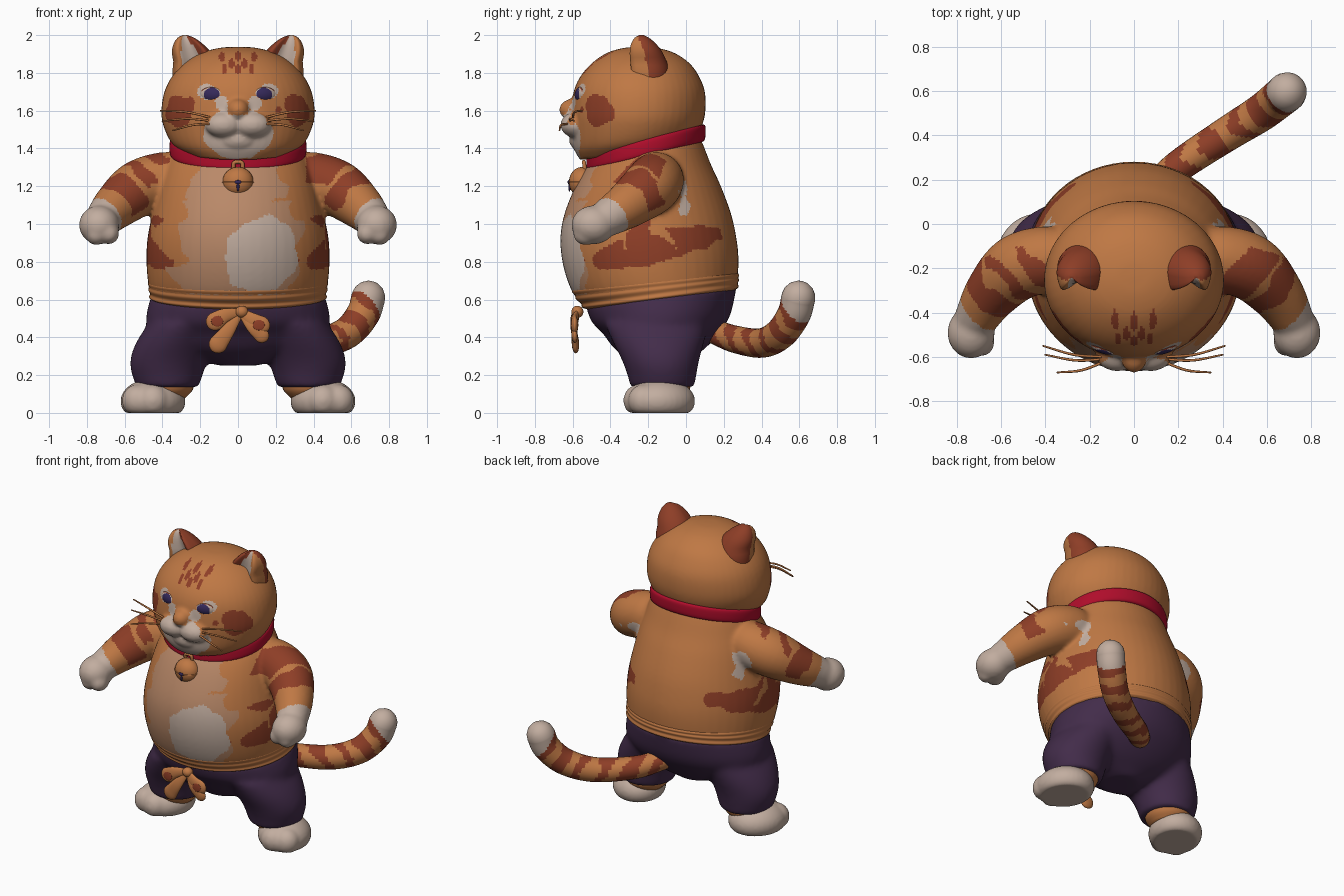
import bpy, bmesh, math
from math import sin, cos, pi
from mathutils import Vector, Matrix, noise

if "Cube" in bpy.data.objects:
    bpy.data.objects.remove(bpy.data.objects["Cube"])

PALETTE = {
    "orange_fur": (0.52, 0.188, 0.058), "rust_fur": (0.27, 0.048, 0.02),
    "cream_fur": (0.54, 0.42, 0.35), "tan_belly": (0.49, 0.25, 0.14),
    "purple_cloth": (0.055, 0.025, 0.068), "red_collar": (0.43, 0.004, 0.024),
    "blue_iris": (0.035, 0.022, 0.1),
}
MATS = {}
for key, rgb in PALETTE.items():
    m = bpy.data.materials.new(key)
    m.use_nodes = True
    m.diffuse_color = (*rgb, 1)
    bsdf = next(n for n in m.node_tree.nodes if n.type == 'BSDF_PRINCIPLED')
    bsdf.inputs["Base Color"].default_value = (*rgb, 1)
    bsdf.inputs["Roughness"].default_value = 0.7
    MATS[key] = m
ORANGE, RUST, CREAM, TAN, PURPLE, RED, BLUE = PALETTE


# ---- helpers ----
def spline(pts, steps):
    """Smooth path through tuples of any length."""
    first = tuple(2 * a - b for a, b in zip(pts[0], pts[1]))
    last = tuple(2 * a - b for a, b in zip(pts[-1], pts[-2]))
    p, out = [first, *pts, last], []
    for i in range(1, len(p) - 2):
        for k in range(steps):
            t = k / steps
            out.append(tuple(
                0.5 * (2*b + (c-a)*t + (2*a - 5*b + 4*c - d)*t*t + (3*b - a - 3*c + d)*t**3)
                for a, b, c, d in zip(*p[i-1:i+3])))
    return out + [tuple(pts[-1])]


def skin(bm, rings):
    rings = [[bm.verts.new(co) for co in ring] for ring in rings]
    n = len(rings[0])
    for lo, hi in zip(rings, rings[1:]):
        for i in range(n):
            bm.faces.new((lo[i], lo[(i+1) % n], hi[(i+1) % n], hi[i]))
    bm.faces.new(rings[0])
    bm.faces.new(rings[-1])


def loft(bm, rows, n=48, steps=4, cx=lambda z: 0, dent=False):
    """Stacked ovals; each row is z, half width, front y, back y, tilt."""
    rings = []
    for z, rx, y0, y1, tilt in spline(rows, steps):
        cy, ry, ring = (y0 + y1) / 2, (y1 - y0) / 2, []
        for i in range(n):
            u, v = cos(2*pi*i/n), sin(2*pi*i/n)
            if dent and v < 0:
                v = -1.6 * u*u * (1 - u**4) - .45 * (1 - u*u)
            ring.append((cx(z) + rx*u, cy + ry*v, z + tilt*ry*v))
        rings.append(ring)
    skin(bm, rings)


def tube(bm, pts, n=16, steps=6, flat=1.0):
    """Round-ended tube; each point is x, y, z, radius."""
    path = [(Vector(p[:3]), p[3]) for p in spline(pts, steps)]

    def cap(end, inner):
        d = (end[0] - inner[0]).normalized()
        return [(end[0] + d*end[1]*sin(a), end[1]*cos(a)) for a in (0.4, 0.8, 1.2, 1.45)]
    path = cap(path[0], path[1])[::-1] + path + cap(path[-1], path[-2])
    rings, q, old = [], None, None
    for i, (c, r) in enumerate(path):
        t = (path[min(i+1, len(path)-1)][0] - path[max(i-1, 0)][0]).normalized()
        q = t.to_track_quat('Z', 'Y') if q is None else old.rotation_difference(t) @ q
        old, ring = t, []
        for k in range(n):
            off = q @ Vector((r*cos(2*pi*k/n), r*sin(2*pi*k/n), 0))
            off.y *= flat
            ring.append(c + off)
        rings.append(ring)
    skin(bm, rings)


def ball(bm, centre, radii, yaw=0, n=24):
    mat = Matrix.Translation(centre) @ Matrix.Rotation(yaw, 4, 'Z') @ Matrix.Diagonal((*radii, 1))
    bmesh.ops.create_uvsphere(bm, u_segments=n, v_segments=n // 2, radius=1, matrix=mat)


def part(name, bm, colour, voxel=0, smooth=5):
    """Finish a mesh; colour is a name or a rule of face centre and normal."""
    bmesh.ops.recalc_face_normals(bm, faces=bm.faces)
    me = bpy.data.meshes.new(name)
    bm.to_mesh(me)
    bm.free()
    ob = bpy.data.objects.new(name, me)
    bpy.context.collection.objects.link(ob)
    if voxel:
        r = ob.modifiers.new("blend", 'REMESH')
        r.mode, r.voxel_size = 'VOXEL', voxel
        s = ob.modifiers.new("soften", 'SMOOTH')
        s.factor, s.iterations = 0.5, smooth
        new = bpy.data.meshes.new_from_object(ob.evaluated_get(bpy.context.evaluated_depsgraph_get()))
        ob.modifiers.clear()
        ob.data = me = new
    me.materials.clear()
    slots = {}
    for f in me.polygons:
        c = colour(f.center, f.normal) if callable(colour) else colour
        if c not in slots:
            slots[c] = len(slots)
            me.materials.append(MATS[c])
        f.material_index = slots[c]
        f.use_smooth = True


def oval(a, b, ca, cb, ra, rb):
    return ((a - ca) / ra)**2 + ((b - cb) / rb)**2


# ---- torso with arms and paws ----
bm = bmesh.new()
loft(bm, [(.61, .455, -.53, .265, .12), (.68, .475, -.6, .275, .1), (.8, .485, -.65, .278, .05),
          (.92, .48, -.665, .268, 0), (1.05, .455, -.645, .24, 0), (1.2, .42, -.585, .185, 0),
          (1.32, .38, -.51, .13, 0), (1.42, .33, -.43, .08, .1), (1.5, .26, -.38, .03, .2)])
for s in (1, -1):
    tube(bm, [(s*.3, -.17, 1.24, .135), (s*.4, -.16, 1.23, .15), (s*.53, -.2, 1.185, .15),
              (s*.64, -.31, 1.1, .125), (s*.71, -.42, 1.03, .1)], n=24)
    ball(bm, (s*.735, -.49, .995), (.108, .118, .103))
    for x, z in ((.685, .95), (.75, .945)):
        ball(bm, (s*x, -.53, z), (.057, .068, .058))

SHOULDER, PAW = Vector((.36, -.14, 1.27)), Vector((.74, -.5, .97))
AXIS = PAW - SHOULDER


def torso_colour(p, n):
    w = noise.noise(p * 11)
    x = abs(p.x)
    if x > .27 and oval(p.y + .2 * (1.16 - p.z), p.z, .005, 1.15, .04, .105) < 1 + w and n.z < .25:
        return CREAM
    if x > .43 and p.z > .86 or x > .36 and p.z > 1.22:
        t = (Vector((x, p.y, p.z)) - SHOULDER).dot(AXIS) / AXIS.length_squared
        if t > .79 and x > .55:
            return CREAM
        t += .07 * w
        bands = ((.05, .33), (.38, .57)) if p.x > 0 else ((.04, .13), (.27, .37), (.44, .64))
        if x > .46 or p.z > 1.22:
            painted = n.z > -.45 and (n.y < .45 or t > .4)
            return RUST if painted and any(a < t < b for a, b in bands) else ORANGE
    if p.y < -.3:
        if oval(p.x, p.z, .12, .835, .185, .205) < 1 + .5 * w:
            return CREAM
        if .6 < p.z < 1.31 and x < .31 - .08 * (p.z > 1.12) + .1 * w + .04 * sin(p.z * 28):
            return TAN
    if x > .26 and oval(p.y, p.z, -.16, .88 + .2 * (p.y + .16), .36, .085) < 1 + .5 * w:
        return RUST
    if x > .38 and oval(p.y, p.z, -.36, 1.02, .1, .03) < 1 + w:
        return RUST
    return ORANGE


part("torso_and_arms", bm, torso_colour, .013, 8)

# ---- head with muzzle ----
bm = bmesh.new()
loft(bm, [(1.38, .28, -.56, .0, .15), (1.43, .352, -.595, .05, .08), (1.52, .395, -.607, .085, 0),
          (1.6, .406, -.607, .103, 0), (1.7, .39, -.595, .1, 0), (1.78, .35, -.56, .07, 0),
          (1.85, .285, -.5, .02, 0), (1.905, .195, -.42, -.06, 0), (1.932, .1, -.33, -.15, 0),
          (1.938, .02, -.25, -.22, 0)])
for s in (1, -1):
    ball(bm, (s*.075, -.585, 1.525), (.1, .08, .068))
ball(bm, (0, -.565, 1.45), (.1, .055, .06))
ball(bm, (0, -.59, 1.605), (.062, .082, .06))
MARKS = ((0, 1.82), (.035, 1.85), (-.035, 1.85), (.07, 1.82), (-.07, 1.82), (.085, 1.885), (-.085, 1.885), (0, 1.89))


def head_colour(p, n):
    w = noise.noise(p * 14)
    x = abs(p.x)
    if p.y < -.3:
        if any(oval(p.x, p.z, a, b, .015, .027) < 1 for a, b in MARKS):
            return RUST
        if x < .055 and p.z > 1.575:
            return ORANGE
        if p.z < 1.61 and oval(x, p.z, 0, 1.48, .185, .135) < 1 + .2 * w:
            return CREAM
        if oval(x, p.z, .085, 1.64, .035, .04) < 1 + .5 * w or oval(x, p.z, .165, 1.7, .05, .04) < 1 + .5 * w:
            return CREAM
    if x > .2 and oval(p.y, p.z, -.465, 1.605, .09, .08) < 1 + .7 * w:
        return RUST
    return ORANGE


part("head", bm, head_colour, .011, 5)


# ---- ears, eyes and whiskers ----
def ear_mid(z):
    return .228 + .38 * max(0, z - 1.86)


def ear_colour(p, n):
    off = (abs(p.x) - ear_mid(p.z)) / min(.11, (2.02 - p.z) * .9)
    if n.y > -.15 or off < -.3:
        return RUST
    return CREAM if off < .55 else ORANGE


def eye_colour(p, n):
    if oval(abs(p.x), p.z, .14, 1.685, .066, .042) > .8:
        return RUST
    return BLUE if oval(abs(p.x), p.z, .138, 1.682, .042, .04) < 1 else CREAM


for s, side in ((1, "left"), (-1, "right")):
    bm = bmesh.new()
    loft(bm, [(1.74, .115, -.3, -.09, 0), (1.82, .118, -.31, -.09, 0), (1.9, .106, -.315, -.12, 0),
              (1.95, .08, -.305, -.155, 0), (1.985, .045, -.28, -.195, 0), (2.0, .012, -.25, -.225, 0)],
         n=40, cx=lambda z: s * ear_mid(z), dent=True)
    part(side + "_ear", bm, ear_colour)

    bm = bmesh.new()
    ball(bm, (s*.14, -.552, 1.685), (.066, .032, .042), s * .35, 48)
    part(side + "_eye", bm, eye_colour)

    bm = bmesh.new()
    for y, z, ex, ey, ez in ((-.6, 1.56, .41, -.55, 1.6), (-.61, 1.545, .4, -.59, 1.545), (-.62, 1.53, .345, -.67, 1.495)):
        tube(bm, [(s*.13, y, z, .006), (s*(.13 + ex)/2, (y + ey)/2 - .015, (z + ez)/2 + .012, .006),
                  (s*ex, ey, ez, .004)], n=8)
    part(side + "_whiskers", bm, ORANGE)

# ---- collar and bell ----
bm = bmesh.new()
loft(bm, [(1.36, .33, -.49, .07, .25), (1.365, .357, -.522, .097, .25), (1.405, .363, -.527, .104, .25),
          (1.446, .357, -.522, .1, .25), (1.452, .33, -.49, .07, .25)], n=64)
part("collar", bm, RED)
bm = bmesh.new()
ball(bm, (0, -.55, 1.222), (.083, .07, .08))
ball(bm, (0, -.55, 1.222), (.087, .074, .01))
tube(bm, [(-.025, -.535, 1.29, .011), (-.02, -.54, 1.325, .011), (.02, -.54, 1.325, .011), (.025, -.535, 1.29, .011)], n=8)
part("bell", bm, ORANGE)
bm = bmesh.new()
ball(bm, (0, -.617, 1.2), (.007, .006, .028))
ball(bm, (0, -.621, 1.222), (.018, .006, .01))
part("bell_slot", bm, BLUE)

# ---- trousers ----
bm = bmesh.new()
loft(bm, [(.25, .1, -.26, -.02, 0), (.28, .2, -.3, .02, 0), (.34, .36, -.38, .1, 0), (.42, .46, -.44, .175, 0),
          (.5, .488, -.5, .235, .05), (.625, .46, -.535, .27, .12)])
for s in (1, -1):
    loft(bm, [(.135, .165, -.295, .045, 0), (.2, .187, -.31, .055, 0), (.28, .207, -.34, .07, 0),
              (.37, .21, -.385, .095, 0), (.47, .2, -.43, .12, 0)],
         cx=lambda z: s * (.374 - .9 * max(0, z - .22)**1.6))
part("trousers", bm, PURPLE, .014, 22)

# ---- gathered waistband and bow ----
bm = bmesh.new()
loft(bm, [(.6, .45, -.525, .26, .13), (.612, .47, -.55, .278, .13), (.632, .466, -.555, .274, .13),
          (.652, .475, -.582, .281, .12), (.668, .472, -.588, .277, .11), (.685, .477, -.604, .281, .1),
          (.702, .47, -.6, .27, .1)], n=64)
part("waistband", bm, ORANGE)
bm = bmesh.new()
ball(bm, (.02, -.575, .535), (.035, .032, .032))
for s, drop in ((-1, 0), (1, .02)):
    tube(bm, [(.015, -.57, .535, .02), (s*.07, -.59, .515 - drop, .038), (s*.12, -.59, .485 - drop, .05)], flat=.4)
tube(bm, [(.01, -.57, .53, .02), (-.05, -.59, .44, .036), (-.105, -.585, .365, .05)], flat=.4)
tube(bm, [(.02, -.57, .53, .02), (.07, -.595, .46, .03), (.125, -.59, .41, .04)], flat=.4)
part("bow", bm, ORANGE)
bm = bmesh.new()
for x, z in ((-.11, .485), (.11, .465)):
    ball(bm, (x, -.608, z), (.032, .004, .028))
part("bow_lining", bm, RUST)

# ---- ankles and feet ----
for s, side in ((1, "left"), (-1, "right")):
    bm = bmesh.new()
    loft(bm, [(.08, .1, -.22, -.02, 0), (.125, .14, -.26, .02, 0), (.2, .15, -.27, .03, 0)], n=32, cx=lambda z: s * .378)
    part(side + "_ankle", bm, ORANGE)
    bm = bmesh.new()
    ball(bm, (s*.45, -.135, .062), (.168, .188, .12), s*.5, 32)
    for x, y in ((.45, -.25), (.53, -.225)):
        ball(bm, (s*x, y, .066), (.085, .082, .085))
    for v in bm.verts:
        v.co.z = max(v.co.z, 0)
    part(side + "_foot", bm, CREAM, .011, 6)


# ---- tail ----
def tail_colour(p, n):
    along = p.x + p.y + p.z
    if along > 1.81:
        return CREAM
    return RUST if sin(along * 29 + 2 * noise.noise(p * 9)) > .1 else ORANGE


bm = bmesh.new()
tube(bm, [(.08, .15, .43, .065), (.2, .26, .39, .072), (.41, .4, .37, .078), (.57, .5, .42, .084),
          (.66, .57, .52, .088), (.69, .595, .61, .09)], n=28, steps=12)
part("tail", bm, tail_colour)
